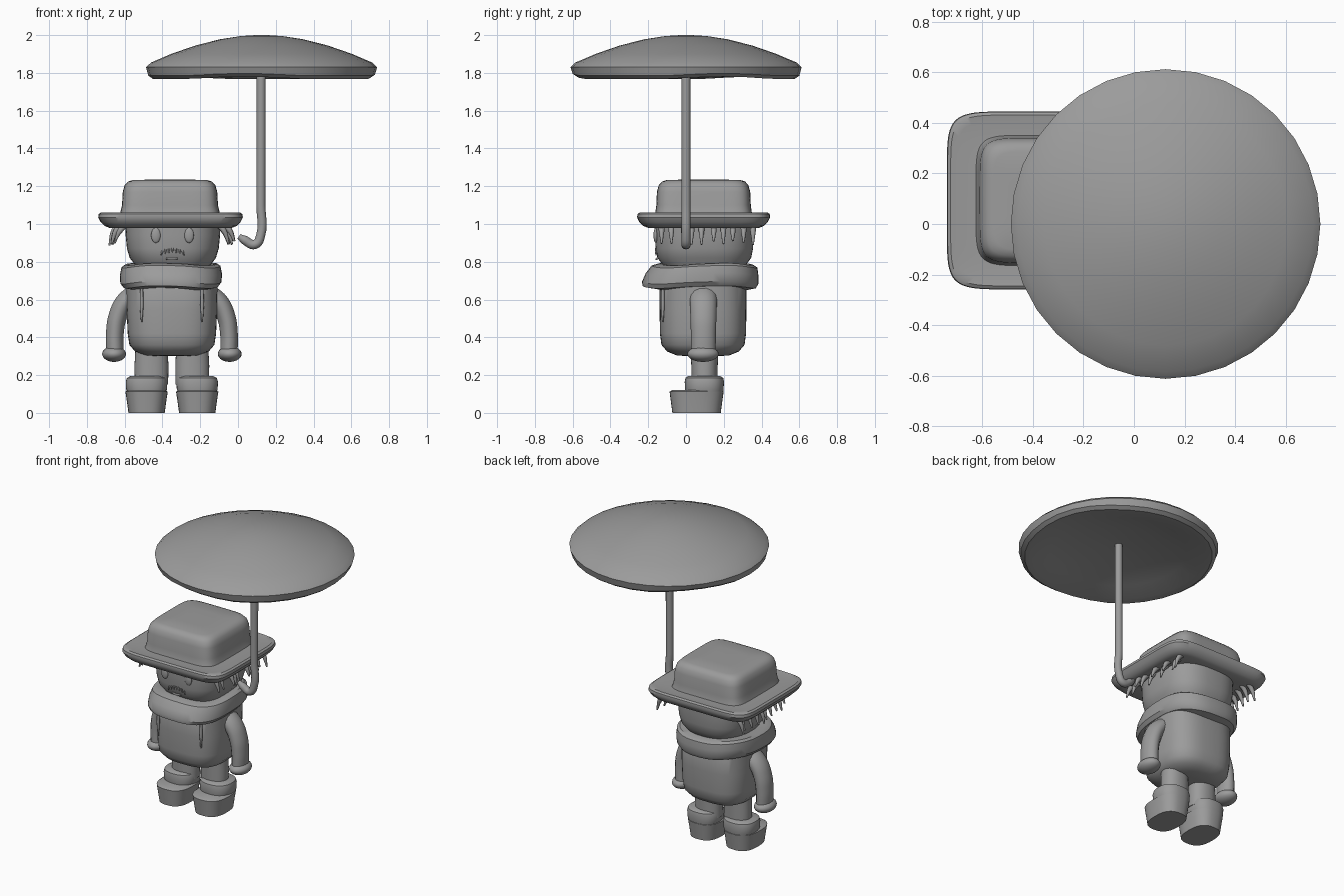
import bpy, bmesh, math, random
from mathutils import Vector

random.seed(4)
cube = bpy.data.objects.get("Cube")
if cube:
    bpy.data.objects.remove(cube, do_unlink=True)

GREY = bpy.data.materials.new("plain_grey")
GREY.use_nodes = True
GREY.diffuse_color = (0.33, 0.33, 0.33, 1)
GREY.node_tree.nodes["Principled BSDF"].inputs["Base Color"].default_value = (0.33, 0.33, 0.33, 1)

CX, CY = -0.35, 0.09   # middle of the figure


def finish(obj, angle=35):
    bpy.ops.object.select_all(action='DESELECT')
    obj.select_set(True)
    bpy.context.view_layer.objects.active = obj
    if obj.type == 'CURVE':
        bpy.ops.object.convert(target='MESH')
    obj = bpy.context.object
    obj.data.materials.clear()
    obj.data.materials.append(GREY)
    bpy.ops.object.shade_smooth_by_angle(angle=math.radians(angle))
    return obj


def loft(name, centre, rings, power=2.0, sides=48, closed=False, wave=None):
    """Stack superellipse rings (z, half width, half depth[, y shift])."""
    bm = bmesh.new()
    loops = []
    for ring in rings:
        z, hx, hy = ring[:3]
        shift = ring[3] if len(ring) > 3 else 0
        loop = []
        for i in range(sides):
            a = 2 * math.pi * i / sides
            c, s = math.cos(a), math.sin(a)
            x = math.copysign(abs(c) ** (2 / power), c) * hx
            y = math.copysign(abs(s) ** (2 / power), s) * hy + shift
            dz = wave(a, z) if wave else 0
            loop.append(bm.verts.new((centre[0] + x, centre[1] + y, z + dz)))
        loops.append(loop)
    pairs = list(zip(loops, loops[1:]))
    if closed:
        pairs.append((loops[-1], loops[0]))
    for lo, hi in pairs:
        for i in range(sides):
            j = (i + 1) % sides
            bm.faces.new((lo[i], lo[j], hi[j], hi[i]))
    if not closed:
        bm.faces.new(loops[0][::-1])
        bm.faces.new(loops[-1])
    bmesh.ops.recalc_face_normals(bm, faces=bm.faces)
    mesh = bpy.data.meshes.new(name)
    bm.to_mesh(mesh)
    bm.free()
    obj = bpy.data.objects.new(name, mesh)
    bpy.context.collection.objects.link(obj)
    return finish(obj)


def tube(name, points, radii, y=0.0, depth=1.0, res=3):
    """Round tube along points, optionally deepened along y."""
    curve = bpy.data.curves.new(name, 'CURVE')
    curve.dimensions = '3D'
    curve.bevel_depth = 1.0
    curve.bevel_resolution = res
    curve.resolution_u = 6
    curve.use_fill_caps = True
    spline = curve.splines.new('BEZIER')
    spline.bezier_points.add(len(points) - 1)
    for bp, p, r in zip(spline.bezier_points, points, radii):
        bp.co = p
        bp.radius = r
        bp.handle_left_type = bp.handle_right_type = 'AUTO'
    obj = bpy.data.objects.new(name, curve)
    bpy.context.collection.objects.link(obj)
    obj.location.y = y
    obj.scale.y = depth
    return finish(obj, 50)


def ball(name, centre, size):
    bpy.ops.mesh.primitive_uv_sphere_add(segments=24, ring_count=14, location=centre)
    obj = bpy.context.object
    obj.name = name
    obj.scale = size
    return finish(obj)


# Torso and head
body = (CX, CY)
loft("torso", body, [(0.30, 0.08, 0.08), (0.305, 0.14, 0.14), (0.325, 0.195, 0.19),
                     (0.36, 0.225, 0.22), (0.42, 0.234, 0.228), (0.55, 0.24, 0.23),
                     (0.68, 0.242, 0.23), (0.72, 0.21, 0.21)], 2.9)
loft("head", (CX + 0.005, CY + 0.007), [(0.75, 0.19, 0.2), (0.79, 0.205, 0.225), (0.82, 0.228, 0.248),
                                        (0.87, 0.243, 0.258), (0.94, 0.25, 0.262), (1.02, 0.252, 0.264)], 2.7)

# Scarf wrapped around the neck, drooping at the front
loft("scarf", (CX - 0.005, CY), [(0.79, 0.17, 0.18), (0.792, 0.245, 0.25, 0.02), (0.78, 0.262, 0.28, 0.008),
                                 (0.74, 0.27, 0.298, -0.005), (0.695, 0.268, 0.308, -0.015),
                                 (0.672, 0.25, 0.3, -0.02), (0.662, 0.2, 0.24, -0.01)],
     2.6, closed=True, wave=lambda a, z: 0.007 * math.sin(3 * a + 0.6) - 0.006)

# Hat
loft("hat_brim", (CX - 0.007, CY + 0.003), [(0.985, 0.24, 0.24), (0.98, 0.325, 0.295), (0.99, 0.35, 0.32),
                                            (1.01, 0.37, 0.34), (1.035, 0.383, 0.352), (1.053, 0.38, 0.35),
                                            (1.061, 0.368, 0.338), (1.058, 0.345, 0.315), (1.055, 0.27, 0.25)], 7, 80)
loft("hat_crown", (CX - 0.01, CY + 0.003), [(1.04, 0.27, 0.262), (1.065, 0.262, 0.255), (1.1, 0.254, 0.25),
                                            (1.17, 0.25, 0.247), (1.205, 0.24, 0.237), (1.225, 0.222, 0.22),
                                            (1.233, 0.195, 0.195), (1.235, 0.1, 0.1)], 6, 80)

# Limbs, mirrored about the middle of the figure
for side, word in ((1, "left"), (-1, "right")):
    arm = [(0.19, 0.635), (0.25, 0.585), (0.287, 0.51), (0.302, 0.42), (0.302, 0.32)]
    tube(word + "_arm", [(CX + side * x, 0, z) for x, z in arm],
         [0.052, 0.052, 0.05, 0.048, 0.047], CY + 0.002, 1.38, 5)
    ball(word + "_hand", (CX + side * 0.306, CY, 0.312), (0.063, 0.083, 0.042))
    leg = (CX + side * 0.108, CY + 0.008)
    loft(word + "_leg", leg, [(0.15, 0.088, 0.068), (0.25, 0.09, 0.07), (0.36, 0.084, 0.074)], 2.2, 32)
    foot_x = CX + side * 0.134
    loft(word + "_boot_cuff", (foot_x, CY + 0.007),
         [(0.1, 0.1, 0.098), (0.125, 0.108, 0.102), (0.165, 0.11, 0.104),
          (0.185, 0.104, 0.1), (0.195, 0.085, 0.085)], 2.4, 40)
    loft(word + "_shoe", (foot_x, CY - 0.034),
         [(0, 0.096, 0.128), (0.06, 0.104, 0.136), (0.112, 0.112, 0.143), (0.12, 0.1, 0.13)], 2.6, 40)

    # Loose hair hanging below the brim
    for i in range(10):
        y = -0.125 + 0.053 * i + random.uniform(-0.008, 0.008)
        out = random.uniform(-0.03, 0.015)
        low = random.uniform(0.885, 0.915)
        tube(f"{word}_hair_{i}", [(CX + side * (0.265 + out), y, 1.0),
                                  (CX + side * (0.30 + out), y, 0.965),
                                  (CX + side * (0.325 + out), y, low)], [0.016, 0.015, 0.005])

    # Eye and thin coat edge
    ball(word + "_eye", (CX + 0.003 + side * 0.088, CY - 0.25, 0.94), (0.025, 0.012, 0.04))
    tube(word + "_coat_edge", [(CX + side * 0.16, CY - 0.213, z) for z in (0.66, 0.57, 0.48)],
         [0.008, 0.01, 0.004])

# Moustache and mouth
for i in range(7):
    t = (i - 3) / 3
    x = CX + 0.003 + 0.053 * t
    top = 0.872 - 0.014 * t * t
    tube(f"moustache_{i}", [(x, -0.159, top), (x + 0.008 * t, -0.159, top - 0.025)], [0.006, 0.003])
tube("mouth", [(CX - 0.03, -0.154, 0.816), (CX, -0.156, 0.814), (CX + 0.03, -0.154, 0.816)], [0.006] * 3)

# Parasol handle with hooked end
tube("parasol_handle", [(0.005, 0, 0.935), (0.035, 0, 0.915), (0.09, 0, 0.892), (0.12, 0, 0.94),
                        (0.121, 0, 1.1), (0.123, 0, 1.9)], [0.014, 0.024, 0.025, 0.024, 0.024, 0.024], res=4)

# Parasol canopy with a slightly uneven hollow underside
dome = [(1.85, 0.05), (1.835, 0.25), (1.805, 0.42), (1.772, 0.53), (1.768, 0.575), (1.785, 0.6),
        (1.83, 0.612), (1.855, 0.585), (1.9, 0.48), (1.945, 0.35), (1.978, 0.22), (1.995, 0.11), (2.0, 0.03)]
loft("parasol_canopy", (0.125, 0), [(z, r, r) for z, r in dome], 2, 32,
     wave=lambda a, z: 0.012 * max(0, math.sin(3 * a + 0.5)) if z < 1.8 else 0)
